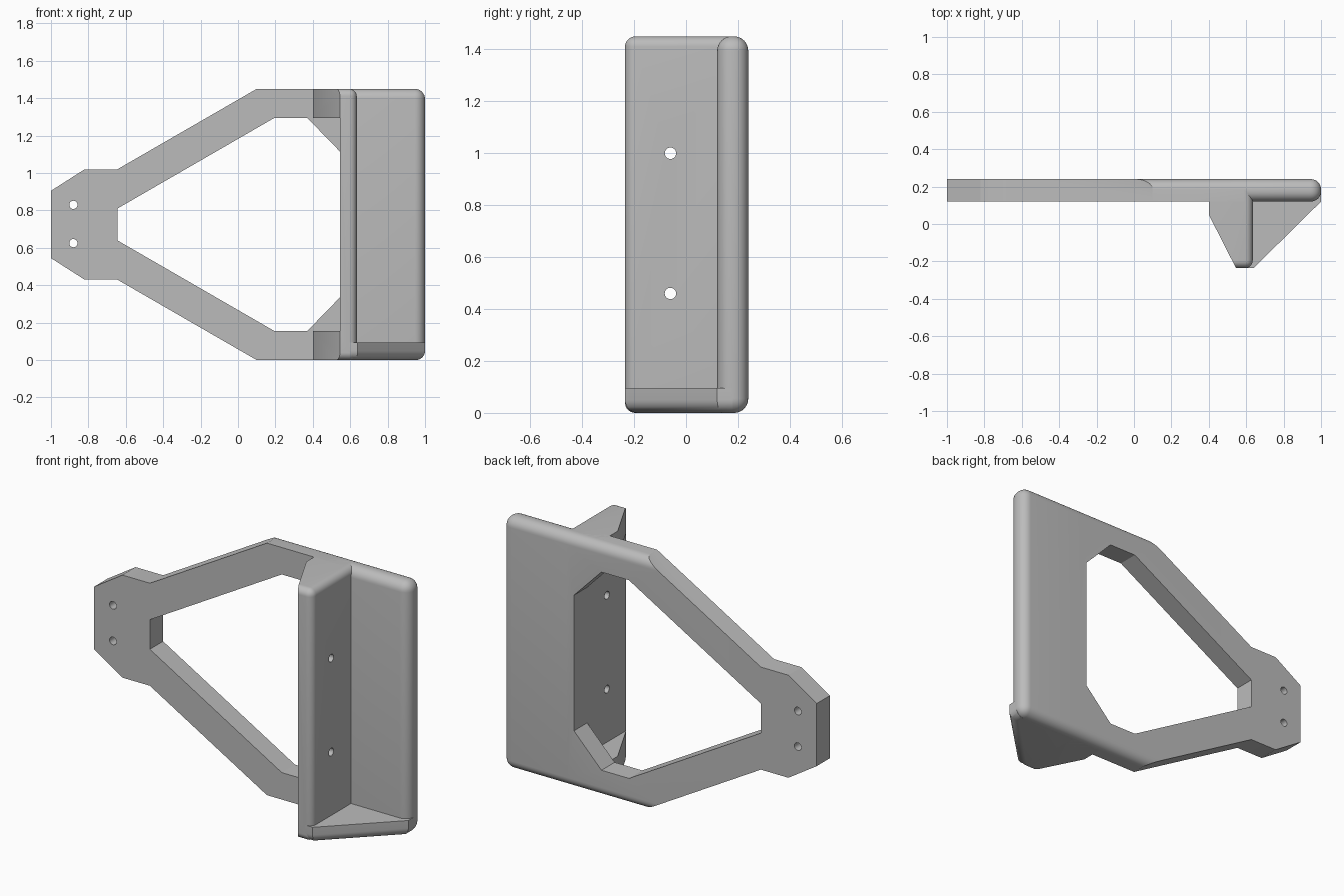
import bpy, bmesh
from math import radians
from mathutils import Matrix, Vector

cube = bpy.data.objects.get("Cube")
if cube:
    bpy.data.objects.remove(cube, do_unlink=True)

grey = bpy.data.materials.new("plain grey")
grey.use_nodes = True
grey.diffuse_color = (0.5, 0.5, 0.5, 1)
grey.node_tree.nodes["Principled BSDF"].inputs["Base Color"].default_value = (0.5, 0.5, 0.5, 1)

H = 1.45                       # overall height
BACK, FACE, FRONT = 0.24, 0.12, -0.235


def prism(name, outline, low, high, axis="Z", rounded=None, radius=0.05):
    """Extrude an outline along Z (points x, y) or Y (points x, z); round chosen edges."""
    place = (lambda a, b, h: (a, b, h)) if axis == "Z" else (lambda a, b, h: (a, h, b))
    bm = bmesh.new()
    face = bm.faces.new([bm.verts.new(place(a, b, low)) for a, b in outline])
    grown = bmesh.ops.extrude_face_region(bm, geom=[face])["geom"]
    bmesh.ops.translate(bm, vec=place(0, 0, high - low),
                        verts=[g for g in grown if isinstance(g, bmesh.types.BMVert)])
    bmesh.ops.recalc_face_normals(bm, faces=bm.faces)
    if rounded:
        edges = [e for e in bm.edges if rounded((e.verts[0].co + e.verts[1].co) / 2)]
        bmesh.ops.bevel(bm, geom=edges, offset=radius, segments=8, profile=0.5,
                        affect="EDGES", clamp_overlap=True)
    return finish(name, bm)


def finish(name, bm):
    mesh = bpy.data.meshes.new(name)
    bm.to_mesh(mesh)
    bm.free()
    mesh.materials.append(grey)
    obj = bpy.data.objects.new(name, mesh)
    bpy.context.collection.objects.link(obj)
    return obj


def drill(name, spot, axis):
    """Cylinder cutter for a screw hole."""
    bm = bmesh.new()
    turn = Matrix.Rotation(radians(90), 4, "Y" if axis == "X" else "X")
    bmesh.ops.create_cone(bm, cap_ends=True, segments=24, radius1=0.022, radius2=0.022,
                          depth=0.4, matrix=Matrix.Translation(Vector(spot)) @ turn)
    return finish(name, bm)


def shape(obj, cutter, operation="DIFFERENCE"):
    """Apply a boolean and discard its helper."""
    mod = obj.modifiers.new("shape", "BOOLEAN")
    mod.operation, mod.object, mod.solver = operation, cutter, "EXACT"
    bpy.context.view_layer.objects.active = obj
    bpy.ops.object.modifier_apply(modifier=mod.name)
    bpy.data.objects.remove(cutter, do_unlink=True)


def rect(x0, x1, y0, y1):
    return [(x0, y0), (x1, y0), (x1, y1), (x0, y1)]


def mirrored(lower):
    """Complete an outline by reflecting its lower half about mid height."""
    return lower + [(x, H - z) for x, z in reversed(lower)]


def at(value, target):
    return abs(value - target) < 1e-4


# Tapered arm frame, rounded along its back edges
arm = prism("arm_frame", rect(-1.3, 0.59, FACE, BACK), 0, H, rounded=lambda m:
            at(m.y, BACK) and (at(m.z, 0) or at(m.z, H)), radius=0.055)
outline = [(-1, 0.545), (-0.82, 0.43), (-0.645, 0.43), (0.1, 0), (0.14, -0.1), (0.8, -0.1)]
shape(arm, prism("outline_helper", mirrored(outline), 0, 0.4, "Y"), "INTERSECT")
opening = [(-0.645, 0.64), (0.195, 0.155), (0.37, 0.155), (0.545, 0.335)]
shape(arm, prism("opening_helper", mirrored(opening), 0, 0.4, "Y"))
for z in (0.625, 0.83):
    shape(arm, drill("hole_helper", (-0.88, 0.18, z), "Y"))

# Solid side plate with rounded rim
side = prism("side_plate", rect(0.59, 1, FACE, BACK), 0, H,
             rounded=lambda m: not at(m.x, 0.59), radius=0.055)

# Upright flange with a gusset at each end
flange = prism("upright_flange", rect(0.3, 0.635, FRONT, 0.18), 0, H, rounded=lambda m:
               (at(m.y, FRONT) and not at(m.x, 0.3)) or (at(m.x, 0.635) and not at(m.y, 0.18)),
               radius=0.04)
gusset = [(0.4, 0.3), (0.4, 0.05), (0.545, FRONT), (0.596, -0.335), (0.8, -0.335), (0.8, 0.3)]
shape(flange, prism("gusset_helper", gusset, -0.1, H + 0.1), "INTERSECT")
shape(flange, prism("gap_helper", rect(0.2, 0.545, -0.5, 0.5), 0.155, H - 0.155))
for z in (0.46, 1.0):
    shape(flange, drill("hole_helper", (0.59, -0.06, z), "X"))

# Triangular foot shelf with rounded lower edges
shelf = prism("foot_shelf", [(0.59, FRONT), (0.64, FRONT), (1, FACE), (1, 0.18), (0.59, 0.18)],
              0, 0.095, rounded=lambda m: at(m.z, 0) and m.x > 0.6 and m.y < 0.17)

# Smooth rounds, crisp edges
for obj in (arm, side, flange, shelf):
    bpy.ops.object.select_all(action="DESELECT")
    obj.select_set(True)
    bpy.context.view_layer.objects.active = obj
    bpy.ops.object.shade_smooth_by_angle(angle=radians(30))
